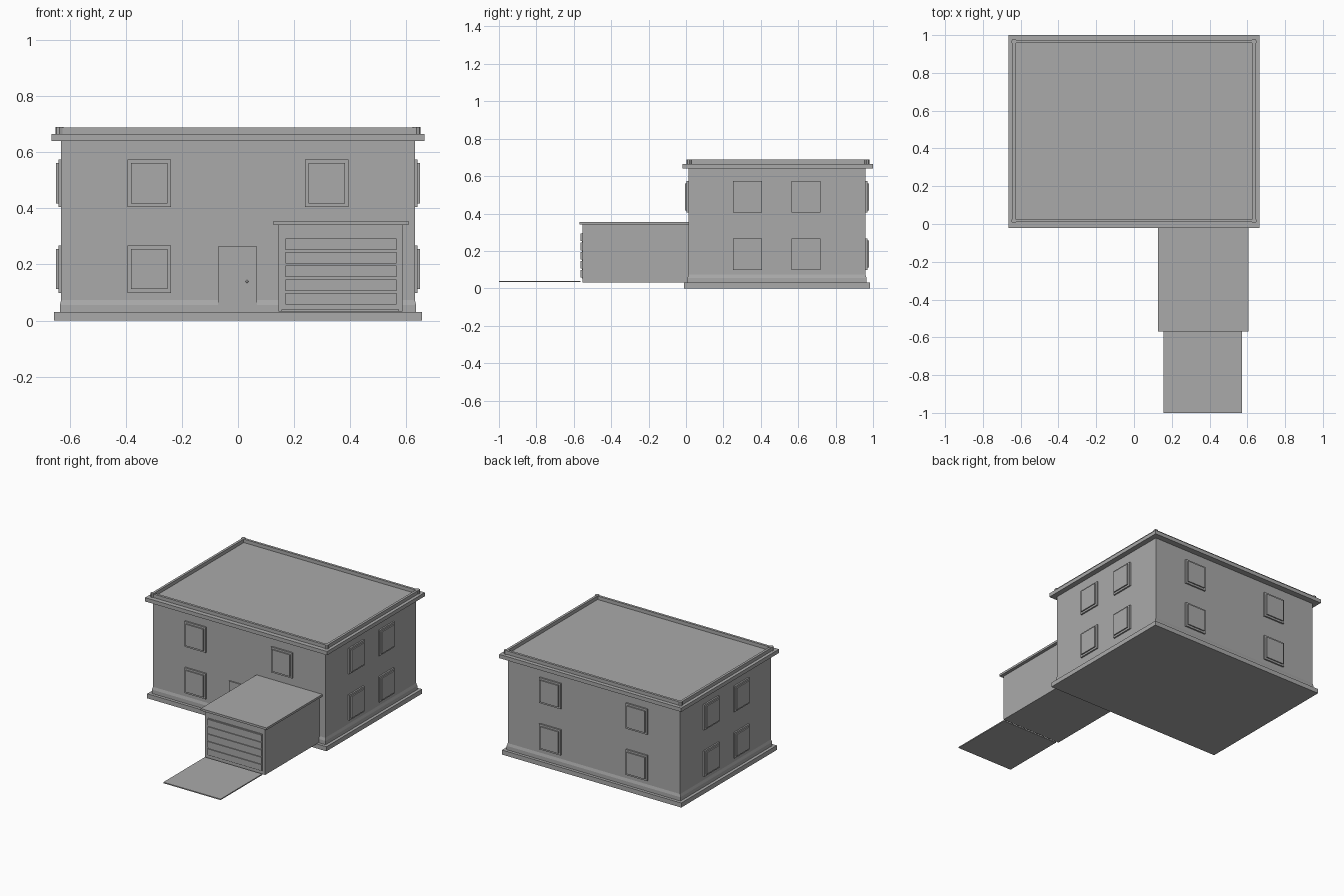
import bpy, bmesh
from mathutils import Vector

cube = bpy.data.objects.get("Cube")
if cube:
    bpy.data.objects.remove(cube, do_unlink=True)

grey = bpy.data.materials.new("plain grey")
grey.use_nodes = True
tone = (0.4, 0.4, 0.4, 1)
grey.diffuse_color = tone
grey.node_tree.nodes["Principled BSDF"].inputs["Base Color"].default_value = tone


def finish(name, bm):
    bmesh.ops.recalc_face_normals(bm, faces=bm.faces)
    mesh = bpy.data.meshes.new(name)
    bm.to_mesh(mesh)
    bm.free()
    mesh.materials.append(grey)
    obj = bpy.data.objects.new(name, mesh)
    bpy.context.collection.objects.link(obj)
    return obj


def box(name, x, y, z, top_inset=0):
    """Box between (low, high) pairs, optionally with a narrower top."""
    bm = bmesh.new()
    bmesh.ops.create_cube(bm, size=1)
    mid = Vector([(a + b) / 2 for a, b in (x, y, z)])
    size = Vector([b - a for a, b in (x, y, z)])
    for v in bm.verts:
        top = v.co.z > 0
        sx, sy = v.co.x * 2, v.co.y * 2
        v.co = v.co * size + mid
        if top:
            v.co.x -= sx * top_inset
            v.co.y -= sy * top_inset
    return finish(name, bm)


def post(name, x, y, z, radius, sides=8):
    bm = bmesh.new()
    bmesh.ops.create_cone(bm, cap_ends=True, segments=sides, radius1=radius,
                          radius2=radius, depth=z[1] - z[0])
    bmesh.ops.translate(bm, verts=bm.verts, vec=(x, y, sum(z) / 2))
    return finish(name, bm)


# House shell
HX, Y0, Y1 = 0.63, 0.013, 0.96
box("foundation", (-0.655, 0.655), (-0.012, 0.985), (0, 0.03))
box("walls", (-HX, HX), (Y0, Y1), (0.03, 0.64))
box("skirting", (-0.635, 0.635), (0.008, 0.965), (0.03, 0.055))
box("skirting_slope", (-0.635, 0.635), (0.008, 0.965), (0.055, 0.073), 0.005)
box("roof_slab", (-0.665, 0.665), (-0.02, 1), (0.64, 0.665))

# Roof parapet with corner posts
PX, PY0, PY1, T = 0.636, 0.018, 0.966, 0.008
ZP = (0.665, 0.688)
for side, y in (("front", PY0), ("back", PY1)):
    box(side + "_parapet", (-PX, PX), (y - T, y + T), ZP)
    for hand, s in (("right", -1), ("left", 1)):
        post(f"{side}_{hand}_parapet_post", s * PX, y, (0.665, 0.69), 0.014)
for hand, s in (("right", -1), ("left", 1)):
    box(hand + "_parapet", (s * PX - T, s * PX + T), (PY0, PY1), ZP)

# Windows: a frame plate with a raised pane on top
W, H = 0.078, 0.084
LAYERS = (("frame", 0, 0.010), ("pane", 0.0125, 0.018))


def window(name, wall, along, z):
    for part, inset, out in LAYERS:
        span = (along - W + inset, along + W - inset)
        height = (z - H + inset, z + H - inset)
        if wall == "front":
            box(f"{name}_{part}", span, (Y0 - out, Y0), height)
        elif wall == "back":
            box(f"{name}_{part}", span, (Y1, Y1 + out), height)
        elif wall == "left":
            box(f"{name}_{part}", (HX, HX + out), span, height)
        else:
            box(f"{name}_{part}", (-HX - out, -HX), span, height)


for floor, z in (("lower", 0.183), ("upper", 0.489)):
    for wall in ("front", "back", "left", "right"):
        spots = (-0.316, 0.316) if wall in ("front", "back") else (0.328, 0.642)
        for i, along in enumerate(spots):
            if wall == "front" and floor == "lower" and i == 1:
                continue  # the garage stands here
            window(f"{wall}_{floor}_window_{i + 1}", wall, along, z)

# Front door
box("front_door", (-0.071, 0.067), (0.005, Y0), (0.03, 0.264))
bm = bmesh.new()
bmesh.ops.create_uvsphere(bm, u_segments=12, v_segments=8, radius=0.005)
bmesh.ops.translate(bm, verts=bm.verts, vec=(0.032, 0.002, 0.139))
knob = finish("door_knob", bm)
for p in knob.data.polygons:
    p.use_smooth = True

# Garage
GY = -0.553
box("garage_walls", (0.145, 0.586), (GY, Y0), (0.032, 0.34))
box("garage_roof", (0.126, 0.607), (-0.569, Y0), (0.34, 0.354))
box("garage_door", (0.17, 0.565), (GY - 0.004, GY), (0.053, 0.297))

# Overlapping door slats, each leaning out at its lower edge
SLATS = 5
pitch = (0.297 - 0.053) / SLATS
for i in range(SLATS):
    z = 0.053 + i * pitch
    slat = box(f"garage_door_slat_{i + 1}", (0.17, 0.565),
               (GY - 0.010, GY), (z + 0.004, z + pitch - 0.004))

# Driveway
box("driveway", (0.155, 0.573), (-1, -0.565), (0.033, 0.04))
